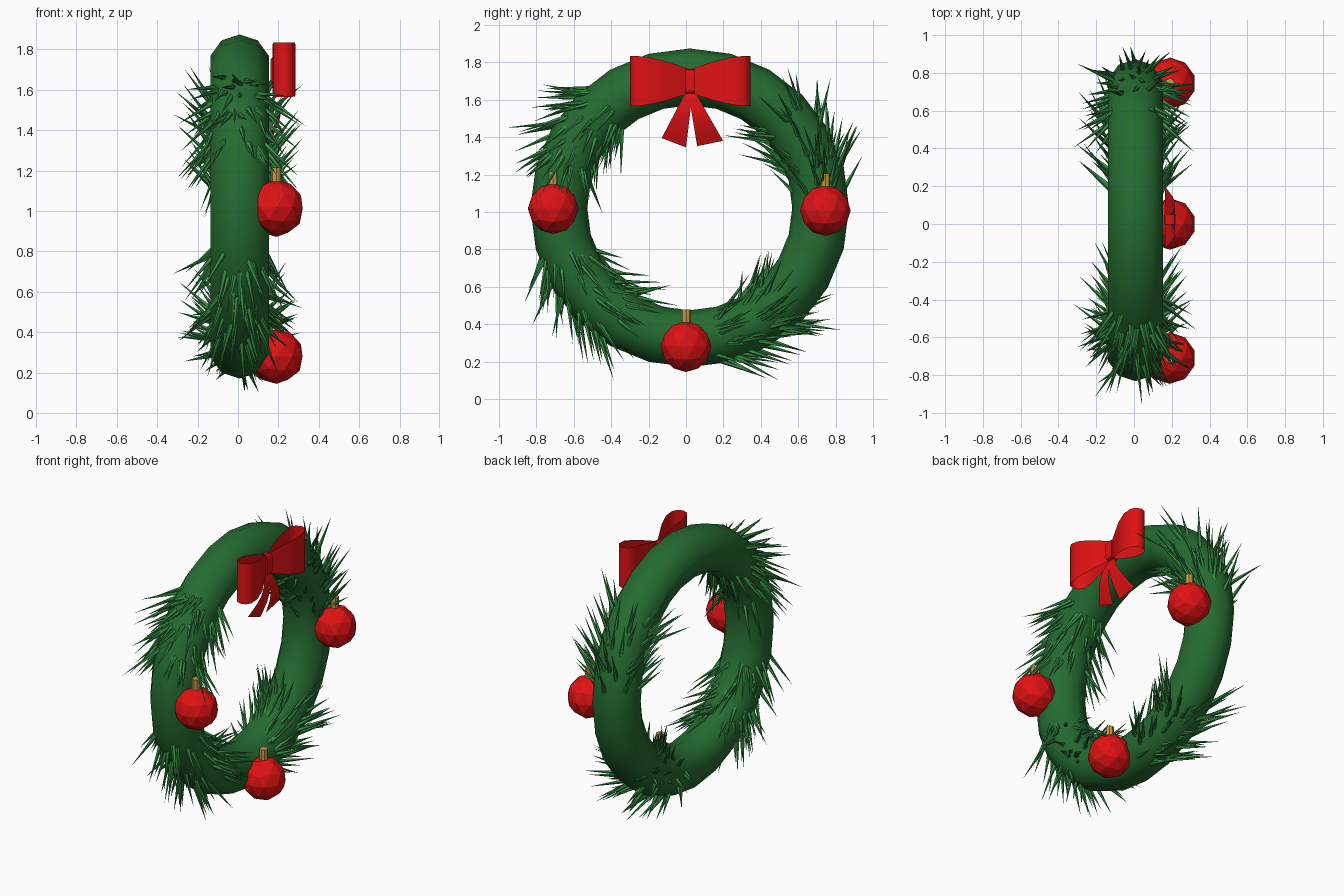
import bpy, bmesh, math, random
from mathutils import Vector, Matrix

if "Cube" in bpy.data.objects:
    bpy.data.objects.remove(bpy.data.objects["Cube"])

random.seed(7)
C = Vector((0.008, 0.02, 1.022))   # wreath centre
R, r = 0.70, 0.152                 # ring and tube radius


def material(name, col):
    m = bpy.data.materials.new(name)
    m.diffuse_color = (*col, 1)
    m.use_nodes = True
    m.node_tree.nodes["Principled BSDF"].inputs["Base Color"].default_value = m.diffuse_color
    return m


DARK = material("dark_green", (0.018, 0.15, 0.03))
LIGHT = material("needle_green", (0.035, 0.27, 0.058))
RED = material("red", (0.75, 0.006, 0.007))
GOLD = material("gold", (0.55, 0.34, 0.06))


def finish(name, bm, mat, smooth=False):
    me = bpy.data.meshes.new(name)
    bm.to_mesh(me)
    bm.free()
    me.materials.append(mat)
    for p in me.polygons:
        p.use_smooth = smooth
    ob = bpy.data.objects.new(name, me)
    bpy.context.collection.objects.link(ob)
    return ob


def grid_faces(bm, rows, close_u=False, close_v=False):
    """Skin a list of rows of points with quads."""
    vs = [[bm.verts.new(p) for p in row] for row in rows]
    n, m = len(vs), len(vs[0])
    for i in range(n if close_u else n - 1):
        for j in range(m if close_v else m - 1):
            a, b = (i + 1) % n, (j + 1) % m
            bm.faces.new((vs[i][j], vs[a][j], vs[a][b], vs[i][b]))
    bmesh.ops.recalc_face_normals(bm, faces=bm.faces)


def frame(a):
    """Radial and tangent direction of the ring at angle a."""
    return (Vector((0, math.cos(a), math.sin(a))),
            Vector((0, -math.sin(a), math.cos(a))))


X = Vector((1, 0, 0))

# Ring
bm = bmesh.new()
rows = []
for i in range(24):
    rad, _ = frame(math.tau * i / 24)
    rows.append([C + rad * (R + r * math.cos(math.tau * j / 10))
                 + X * r * math.sin(math.tau * j / 10) for j in range(10)])
grid_faces(bm, rows, True, True)
finish("wreath_ring", bm, DARK, True)

# Needle clusters, swept counter-clockwise along the ring
for k, (a0, a1) in enumerate(((4, 42), (126, 160), (194, 238), (276, 314))):
    bm = bmesh.new()
    count = 0
    while count < 90:
        rad, tan = frame(math.radians(random.uniform(a0, a1)))
        phi = random.uniform(0, math.tau)
        nrm = rad * math.cos(phi) + X * math.sin(phi)
        base = C + rad * R + nrm * 0.11
        d = (tan * random.uniform(0.6, 1.1) + nrm * random.uniform(0.45, 0.9)
             + (rad * random.uniform(-1, 1) + X * random.uniform(-1, 1)) * 0.2).normalized()
        length = random.uniform(0.2, 0.32)
        tip = base + d * length
        if abs(tip.y) > 1 or tip.z < 0 or abs(tip.x) > 0.335:
            continue
        count += 1
        rot = Vector((0, 0, 1)).rotation_difference(d).to_matrix().to_4x4()
        bmesh.ops.create_cone(bm, cap_ends=True, segments=5, radius1=0.017, radius2=0,
                              depth=length,
                              matrix=Matrix.Translation((base + tip) / 2) @ rot)
    finish(f"needles_{k + 1}", bm, LIGHT)

# Baubles with gold caps
for k, (y, z) in enumerate(((-0.71, 1.018), (0.745, 1.008), (0.0, 0.28))):
    p = Vector((0.19, y, z))
    bm = bmesh.new()
    bmesh.ops.create_icosphere(bm, subdivisions=2, radius=0.136, matrix=Matrix.Translation(p))
    finish(f"bauble_{k + 1}", bm, RED)
    bm = bmesh.new()
    bmesh.ops.create_cone(bm, cap_ends=True, segments=8, radius1=0.026, radius2=0.026,
                          depth=0.07,
                          matrix=Matrix.Translation(p + Vector((0, 0, 0.163))))
    finish(f"bauble_cap_{k + 1}", bm, GOLD)

# Bow loops: thin teardrop ribbons that flare away from the knot
BY, BZ = 0.023, 1.70
half = ((0, 0), (0.06, 0.018), (0.14, 0.042), (0.22, 0.056),
        (0.28, 0.053), (0.31, 0.033), (0.322, 0))
loop = list(half) + [(d, -w) for d, w in half[-2::-1]]
for s, name in ((-1, "bow_loop_left"), (1, "bow_loop_right")):
    bm = bmesh.new()
    rows = []
    for d, w in loop:
        h = 0.062 + 0.073 * math.sin(math.pi / 2 * d / 0.322)
        x = 0.195 + 0.033 * min(1, d / 0.2) + w
        rows.append([(x, BY + s * d, BZ - h), (x, BY + s * d, BZ + h)])
    grid_faces(bm, rows)
    finish(name, bm, RED, True)

# Bow tails: flaring strips that bulge forward
for ends, name in ((((-0.13, 1.395), (0.0, 1.345)), "bow_tail_left"),
                   (((0.06, 1.352), (0.198, 1.38)), "bow_tail_right")):
    bm = bmesh.new()
    rows = []
    for i in range(7):
        t = i / 6
        x = 0.185 + 0.035 * math.sin(math.pi * 1.15 * t) - 0.005 * t
        rows.append([(x, BY + o + (y - BY - o) * t, 1.66 + (z - 1.66) * t)
                     for (y, z), o in zip(ends, (-0.015, 0.015))])
    grid_faces(bm, rows)
    finish(name, bm, RED, True)

# Knot
bm = bmesh.new()
bmesh.ops.create_cube(bm, size=1, matrix=Matrix.Translation((0.19, BY, BZ - 0.002))
                      @ Matrix.Diagonal((0.06, 0.052, 0.13, 1)))
bmesh.ops.bevel(bm, geom=[e for e in bm.edges if abs(e.verts[0].co.y - e.verts[1].co.y) > 0.01],
                offset=0.018, segments=2, affect='EDGES', profile=0.5)
finish("bow_knot", bm, RED)
